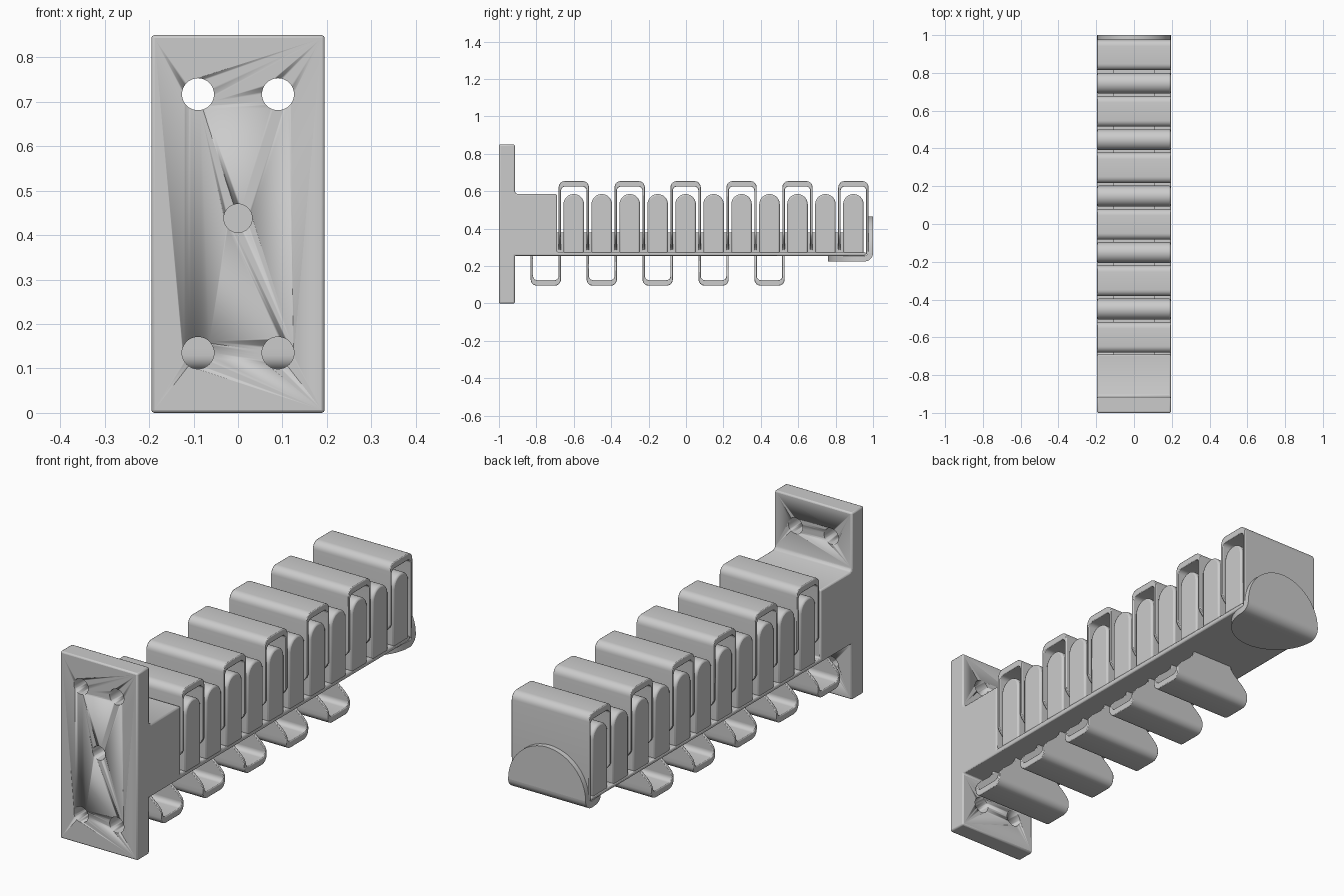
import bpy, bmesh, math

if "Cube" in bpy.data.objects:
    bpy.data.objects.remove(bpy.data.objects["Cube"])

W = 0.195          # half width of the whole part
P = 0.1495         # fin pitch
Y0 = -0.6          # first fin centre


def finish(name, bm, bevel=0.0):
    bmesh.ops.recalc_face_normals(bm, faces=bm.faces)
    me = bpy.data.meshes.new(name)
    bm.to_mesh(me)
    bm.free()
    ob = bpy.data.objects.new(name, me)
    bpy.context.collection.objects.link(ob)
    for p in me.polygons:
        p.use_smooth = True
    me.set_sharp_from_angle(angle=math.radians(35))
    if bevel:
        m = ob.modifiers.new("bevel", 'BEVEL')
        m.width, m.segments, m.limit_method = bevel, 2, 'ANGLE'
        m.angle_limit = math.radians(40)
    return ob


def extrude_x(name, pts, half=W, bevel=0.0):
    """Extrude a yz profile across x."""
    bm = bmesh.new()
    f = bm.faces.new([bm.verts.new((-half, y, z)) for y, z in pts])
    r = bmesh.ops.extrude_face_region(bm, geom=[f])
    vs = [v for v in r["geom"] if isinstance(v, bmesh.types.BMVert)]
    bmesh.ops.translate(bm, verts=vs, vec=(2 * half, 0, 0))
    return finish(name, bm, bevel)


def ribbon(name, outer, inner, widths, bevel=0.0):
    """Closed band between two paired yz paths with varying half width."""
    bm = bmesh.new()
    rings = [[bm.verts.new((s * w, *p)) for s, p in ((-1, o), (1, o), (1, i), (-1, i))]
             for o, i, w in zip(outer, inner, widths)]
    for a, b in zip(rings, rings[1:]):
        for k in range(4):
            n = (k + 1) % 4
            bm.faces.new((a[k], a[n], b[n], b[k]))
    bm.faces.new(rings[0])
    bm.faces.new(rings[-1])
    return finish(name, bm, bevel)


def arc(cy, cz, r, a0, a1, n=6):
    return [(cy + r * math.cos(math.radians(a0 + (a1 - a0) * k / n)),
             cz + r * math.sin(math.radians(a0 + (a1 - a0) * k / n))) for k in range(n + 1)]


# Wall plate, block and thin base in one side profile
body = extrude_x("mount_body", [
    (-1, 0), (-0.915, 0), (-0.915, 0.255), (0.96, 0.255), (0.96, 0.275),
    (-0.69, 0.275), (-0.69, 0.585), (-0.9, 0.585), (-0.911, 0.59), (-0.915, 0.602),
    (-0.915, 0.85), (-1, 0.85)], bevel=0.007)


# Screw holes
def hole(x, z, r, depth):
    bm = bmesh.new()
    bmesh.ops.create_cone(bm, cap_ends=True, segments=40, radius1=r, radius2=r, depth=2 * depth)
    for v in bm.verts:
        v.co = (v.co.x + x, v.co.z - 1, v.co.y + z)
    ob = finish("hole_cutter", bm)
    ob.hide_render = True
    ob.hide_set(True)
    m = body.modifiers.new("hole", 'BOOLEAN')
    m.operation, m.solver, m.object = 'DIFFERENCE', 'EXACT', ob


for sx in (-1, 1):
    hole(sx * 0.09, 0.717, 0.036, 0.15)
    hole(sx * 0.09, 0.135, 0.036, 0.15)
hole(0, 0.438, 0.032, 0.15)

# Round-topped fins, with a low web in the gap in front of each
for i in range(11):
    y = Y0 + P * i
    extrude_x("fin", [(y - 0.055, 0.268), (y + 0.055, 0.268)] + arc(y, 0.53, 0.055, 0, 180, 16),
              bevel=0.008)
    g = y - P / 2
    extrude_x("gap_web", [(g - 0.026, 0.27), (g + 0.026, 0.27), (g + 0.02, 0.325),
                          (g + 0.026, 0.38), (g - 0.026, 0.38), (g - 0.02, 0.325)], half=0.11)


# Strap loops: U-shapes, necked where they pass the base
def loop(name, y, tip, last=False):
    base, d = 0.262, 1 if tip > 0.262 else -1

    def path(half, top, r):
        h = abs(top - base)
        side = [(half, h0) for h0 in necks]
        p = side + arc(half - r, h - r, r, 0, 90)
        p += arc(-half + r, h - r, r, 90, 180) + [(-a, b) for a, b in side[::-1]]
        return [(y + a, base + d * b) for a, b in p]
    necks = [0, 0.02, 0.04, 0.06, 0.08, 0.1, 0.115]
    outer = path(0.081, tip, 0.034)
    inner = path(0.068, tip - d * 0.03, 0.021)
    n = len(necks)
    nw = [0.1 + (W - 0.1) * (0.5 - 0.5 * math.cos(math.pi * k / (n - 1))) for k in range(n)]
    widths = ([W] * n if last else nw) + [W] * (len(outer) - 2 * n) + nw[::-1]
    ribbon(name, outer, inner, widths, bevel=0.003)


for i in range(6):
    loop("upper_strap_loop", Y0 + 2 * P * i, 0.655, last=(i == 5))
for i in range(5):
    loop("lower_strap_loop", Y0 + P * (2 * i - 1), 0.095)

# Round-ended tongue hooked around the free end and under the base
R = W
N = 12
tz = [0.27 + R * math.cos(math.pi / 2 * k / N) for k in range(N + 1)]
tw = [max(0.008, R * math.sin(math.pi / 2 * k / N)) for k in range(N + 1)]
outer = [(1.0, z) for z in tz] + arc(0.955, 0.27, 0.045, 0, -90, 8)
inner = [(0.97, z) for z in tz] + arc(0.955, 0.27, 0.015, 0, -90, 8)
ty = [0.955 - R * math.sin(math.pi / 2 * k / N) for k in range(1, N + 1)]
outer += [(y, 0.225) for y in ty]
inner += [(y, 0.255) for y in ty]
ribbon("end_tongue", outer, inner, tw + [R] * 9 + tw[::-1][1:])
